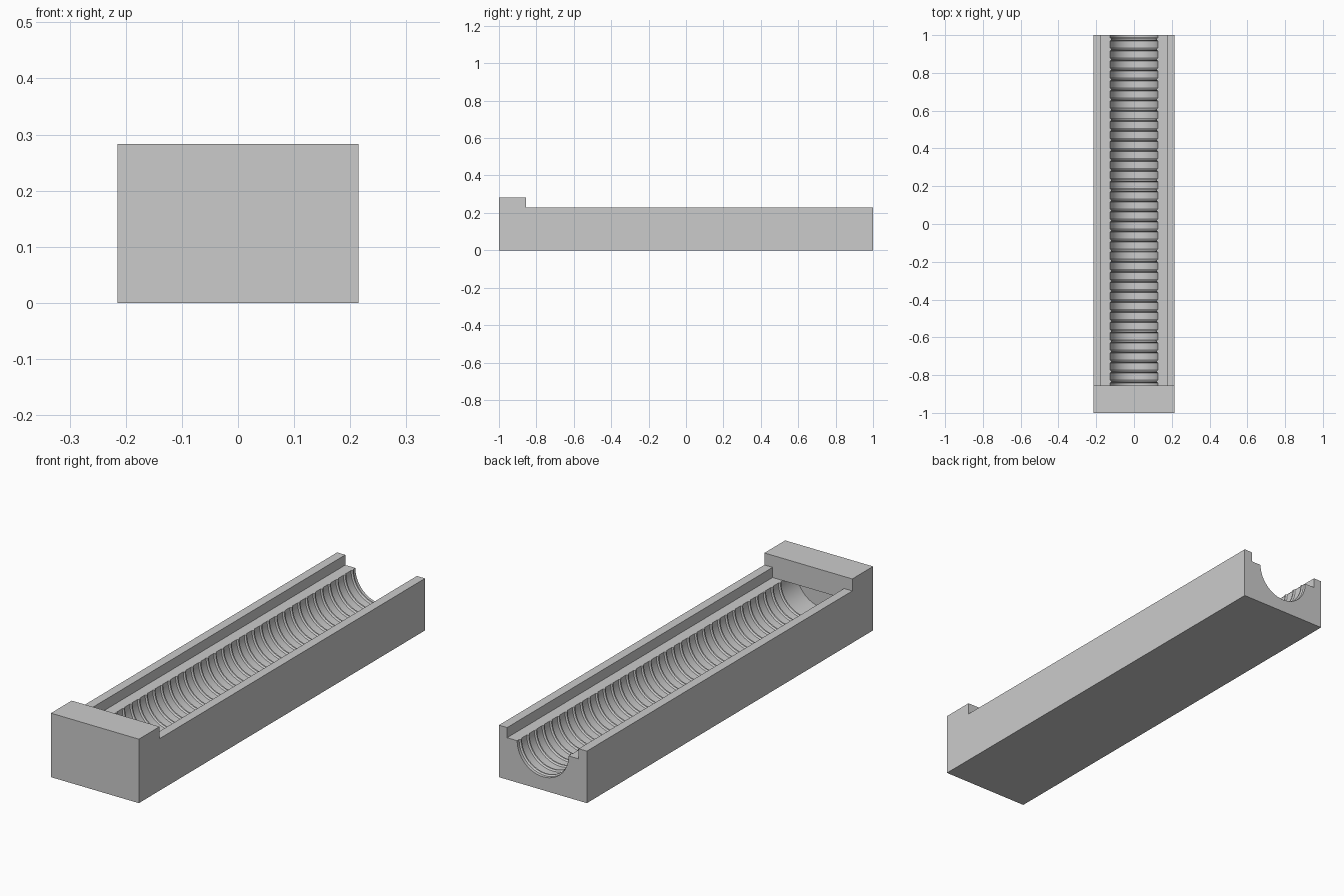
import bpy
import bmesh
from math import pi, cos, sin

if "Cube" in bpy.data.objects:
    bpy.data.objects.remove(bpy.data.objects["Cube"])

HALF_W, RAIL_IN = 0.215, 0.175
RAIL_TOP, HEAD_TOP, LEDGE = 0.23, 0.283, 0.185
HEAD_BACK, BORE_END = -0.855, -0.955
RADIUS, ARC = 0.126, 32
PITCH, RINGS = 0.0533, 35

grey = bpy.data.materials.new("plain grey")
grey.use_nodes = True
colour = (0.6, 0.6, 0.6, 1)
grey.diffuse_color = colour
grey.node_tree.nodes["Principled BSDF"].inputs["Base Color"].default_value = colour


def finish(name, bm):
    bmesh.ops.recalc_face_normals(bm, faces=bm.faces)
    mesh = bpy.data.meshes.new(name)
    bm.to_mesh(mesh)
    bm.free()
    mesh.materials.append(grey)
    obj = bpy.data.objects.new(name, mesh)
    bpy.context.collection.objects.link(obj)
    return obj


def prism(name, points, offset):
    """Extrude a closed outline of 3D points along an offset."""
    bm = bmesh.new()
    face = bm.faces.new([bm.verts.new(p) for p in points])
    new = bmesh.ops.extrude_face_region(bm, geom=[face])["geom"]
    bmesh.ops.translate(bm, vec=offset,
                        verts=[v for v in new if isinstance(v, bmesh.types.BMVert)])
    return finish(name, bm)


def arc_point(radius, i, y):
    a = pi + pi * i / ARC
    return (radius * cos(a), y, LEDGE + radius * sin(a))


# Block with a raised head, from its side profile
side = [(-1, 0), (1, 0), (1, RAIL_TOP), (HEAD_BACK, RAIL_TOP),
        (HEAD_BACK, HEAD_TOP), (-1, HEAD_TOP)]
body = prism("channel_block", [(-HALF_W, y, z) for y, z in side], (2 * HALF_W, 0, 0))

# Slot between the rails, and the half-round bore running under the head
slot = prism("slot_cutter", [(x, HEAD_BACK, z) for x, z in
                             ((-RAIL_IN, LEDGE), (RAIL_IN, LEDGE),
                              (RAIL_IN, 0.25), (-RAIL_IN, 0.25))], (0, 2, 0))
bore = prism("bore_cutter", [arc_point(RADIUS, i, BORE_END) for i in range(ARC + 1)],
             (0, 2.1, 0))
for cutter in (slot, bore):
    cutter.hide_render = True
    mod = body.modifiers.new(cutter.name, 'BOOLEAN')
    mod.operation, mod.solver, mod.object = 'DIFFERENCE', 'EXACT', cutter
bpy.context.view_layer.update()
cut_mesh = bpy.data.meshes.new_from_object(
    body.evaluated_get(bpy.context.evaluated_depsgraph_get()))
body.modifiers.clear()
body.data = cut_mesh
for cutter in (slot, bore):
    bpy.data.objects.remove(cutter)

# Thread ridges along the bore
bm = bmesh.new()
section = [(RADIUS + 0.001, -0.009), (RADIUS - 0.006, -0.003),
           (RADIUS - 0.006, 0.003), (RADIUS + 0.001, 0.009)]
for ring in range(RINGS):
    y = 0.978 - PITCH * ring
    rows = [[bm.verts.new(arc_point(r, i, y + dy)) for r, dy in section]
            for i in range(ARC + 1)]
    for a, b in zip(rows, rows[1:]):
        for j in range(len(section)):
            k = (j + 1) % len(section)
            bm.faces.new((a[j], a[k], b[k], b[j]))
    bm.faces.new(rows[0])
    bm.faces.new(rows[-1])
ridges = finish("thread_ridges", bm)

# Smooth curves, sharp corners
for obj in (body, ridges):
    bpy.ops.object.select_all(action='DESELECT')
    obj.select_set(True)
    bpy.context.view_layer.objects.active = obj
    bpy.ops.object.shade_smooth_by_angle(angle=0.5)
